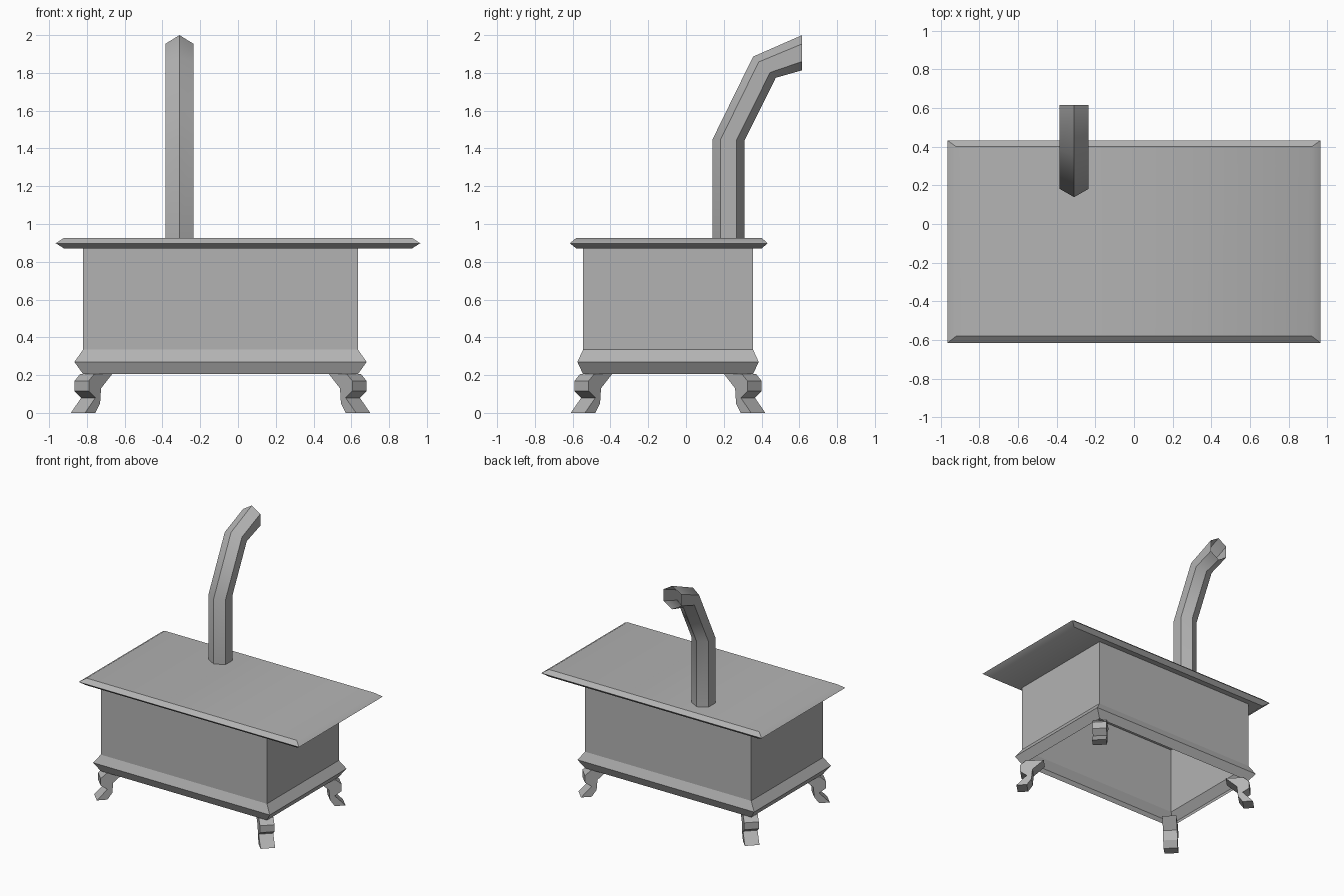
import bpy, bmesh, math
from mathutils import Vector

if "Cube" in bpy.data.objects:
    bpy.data.objects.remove(bpy.data.objects["Cube"])

grey = bpy.data.materials.new("cast_iron_grey")
grey.diffuse_color = (0.45, 0.45, 0.45, 1)
grey.use_nodes = True
grey.node_tree.nodes["Principled BSDF"].inputs["Base Color"].default_value = grey.diffuse_color


def loft(name, rings, capped=False):
    """Skin a list of rings (equal point counts) into one object."""
    bm = bmesh.new()
    loops = [[bm.verts.new(p) for p in ring] for ring in rings]
    n = len(loops[0])
    for a, b in zip(loops, loops[1:]):
        for i in range(n):
            j = (i + 1) % n
            bm.faces.new((a[i], a[j], b[j], b[i]))
    if capped:
        bm.faces.new(loops[0][::-1])
        bm.faces.new(loops[-1])
    bmesh.ops.recalc_face_normals(bm, faces=bm.faces)
    mesh = bpy.data.meshes.new(name)
    bm.to_mesh(mesh)
    bm.free()
    mesh.materials.append(grey)
    obj = bpy.data.objects.new(name, mesh)
    bpy.context.collection.objects.link(obj)
    return obj


def smooth(obj, degrees):
    bpy.ops.object.select_all(action='DESELECT')
    obj.select_set(True)
    bpy.context.view_layer.objects.active = obj
    bpy.ops.object.shade_smooth_by_angle(angle=math.radians(degrees))


def rect(x0, x1, y0, y1, z):
    return [(x0, y0, z), (x1, y0, z), (x1, y1, z), (x0, y1, z)]


# Firebox: straight walls with a flared skirt, open underneath
X0, X1, Y0, Y1 = -0.82, 0.635, -0.545, 0.355
loft("firebox", [rect(X0 - fx, X1 + fx, Y0 - fy, Y1 + fy, z) for z, fx, fy in
                 ((0.205, 0, 0), (0.27, 0.046, 0.03), (0.335, 0, 0), (0.875, 0, 0))])

# Cooktop: wide slab with a pointed edge all round
top = loft("cooktop", [
    rect(-0.92, 0.92, -0.58, 0.40, 0.87),
    rect(-0.965, 0.965, -0.615, 0.432, 0.898),
    rect(-0.92, 0.92, -0.58, 0.40, 0.927)], capped=True)
smooth(top, 35)

# Stovepipe: open hexagonal tube; each section is a centre (y, z) and a half axis (y, z)
sections = [((0.225, 0.92), (-0.086, 0)),
            ((0.225, 1.445), (-0.086, 0)),
            ((0.415, 1.83), (-0.06, 0.056)),
            ((0.615, 1.907), (0, 0.093))]
rings = []
for (cy, cz), (ay, az) in sections:
    ring = []
    for k in range(6):
        t = math.cos(k * math.pi / 3)
        s = math.sin(k * math.pi / 3) / math.sin(math.pi / 3)
        ring.append((-0.31 + 0.075 * s, cy + ay * t, cz + az * t))
    rings.append(ring)
smooth(loft("stovepipe", rings), 42)

# Legs: one curved side profile (outward offset, z), set diagonally at each corner
profile = [(0.0275, 0), (-0.0275, 0.08), (0.0075, 0.115), (0.0075, 0.17), (-0.0225, 0.207),
           (-0.1175, 0.207), (-0.0575, 0.13), (-0.0525, 0.05), (-0.0275, 0)]
HALF = 0.0375
for side, cx, sx in (("left", X0, -1), ("right", X1, 1)):
    for end, cy, sy in (("front", Y0, -1), ("back", Y1, 1)):
        loft(f"{end}_{side}_leg",
             [[(cx + sx * (o + w), cy + sy * (o - w), z) for o, z in profile]
              for w in (-HALF, HALF)], capped=True)
